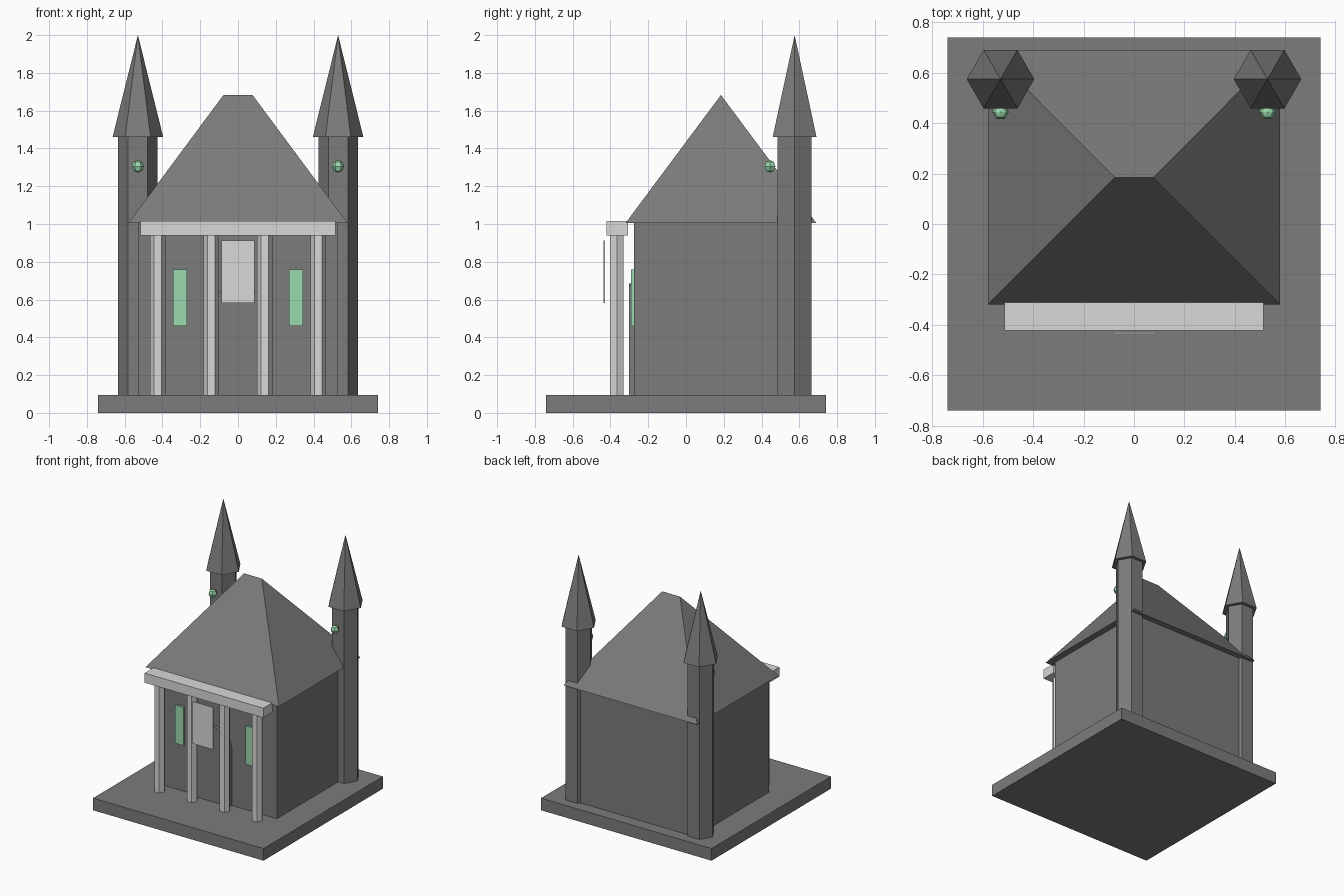
import bpy, bmesh, math

if "Cube" in bpy.data.objects:
    bpy.data.objects.remove(bpy.data.objects["Cube"])


def material(name, r, g, b):
    m = bpy.data.materials.new(name)
    m.diffuse_color = (r, g, b, 1)
    m.use_nodes = True
    m.node_tree.nodes["Principled BSDF"].inputs["Base Color"].default_value = m.diffuse_color
    return m


STONE = material("dark_stone", 0.20, 0.20, 0.20)
TRIM = material("pale_trim", 0.69, 0.69, 0.67)
GLOW = material("green_glass", 0.33, 0.70, 0.42)


def finish(name, bm, mat):
    bmesh.ops.recalc_face_normals(bm, faces=bm.faces)
    mesh = bpy.data.meshes.new(name)
    bm.to_mesh(mesh)
    bm.free()
    mesh.materials.append(mat)
    ob = bpy.data.objects.new(name, mesh)
    bpy.context.collection.objects.link(ob)
    return ob


def box(name, x, y, z, mat):
    """Box from (min, max) ranges."""
    bm = bmesh.new()
    bmesh.ops.create_cube(bm, size=1)
    for v in bm.verts:
        v.co = [lo + (c + 0.5) * (hi - lo) for c, (lo, hi) in zip(v.co, (x, y, z))]
    return finish(name, bm, mat)


def turned(name, x, y, profile, mat, sides=6):
    """Faceted turned shape with corners on the x axis, from (radius, z) pairs."""
    bm = bmesh.new()
    rings = []
    for r, z in profile:
        if r == 0:
            rings.append([bm.verts.new((x, y, z))] * sides)
        else:
            rings.append([bm.verts.new((x + r * math.cos(math.tau * i / sides),
                                        y + r * math.sin(math.tau * i / sides), z))
                          for i in range(sides)])
    for a, b in zip(rings, rings[1:]):
        for i in range(sides):
            j = (i + 1) % sides
            quad = list(dict.fromkeys([a[i], a[j], b[j], b[i]]))
            bm.faces.new(quad)
    for ring, (r, z) in ((rings[0], profile[0]), (rings[-1], profile[-1])):
        if r > 0:
            bm.faces.new(ring)
    return finish(name, bm, mat)


# Plinth and main hall
box("plinth", (-0.74, 0.74), (-0.74, 0.74), (0, 0.095), STONE)
box("hall", (-0.53, 0.53), (-0.275, 0.645), (0.095, 1.005), STONE)

# Hipped roof with a short ridge
bm = bmesh.new()
eaves = [bm.verts.new(p) for p in ((-0.58, -0.32, 1.005), (0.58, -0.32, 1.005),
                                   (0.58, 0.69, 1.005), (-0.58, 0.69, 1.005))]
left, right = (bm.verts.new((s * 0.077, 0.185, 1.683)) for s in (-1, 1))
a, b, c, d = eaves
for f in ((a, b, right, left), (b, c, right), (c, d, left, right), (d, a, left), (a, d, c, b)):
    bm.faces.new(f)
finish("roof", bm, STONE)

# Portico beam and hanging plaque
box("portico_beam", (-0.515, 0.515), (-0.422, -0.308), (0.94, 1.015), TRIM)
box("plaque", (-0.088, 0.088), (-0.437, -0.428), (0.582, 0.912), TRIM)

# Arched door
bm = bmesh.new()
outline = [(0.14, 0.095)] + [(0.14 * math.cos(math.pi * i / 6), 0.545 + 0.14 * math.sin(math.pi * i / 6))
                             for i in range(7)] + [(-0.14, 0.095)]
face = bm.faces.new([bm.verts.new((x, -0.302, z)) for x, z in outline])
ext = bmesh.ops.extrude_face_region(bm, geom=[face], use_keep_orig=True)
for v in ext["geom"]:
    if isinstance(v, bmesh.types.BMVert):
        v.co.y = -0.27
finish("door", bm, STONE)

# Mirrored parts: columns, windows, towers, spires and lamps
for side, s in (("left", -1), ("right", 1)):
    for label, x in (("inner", 0.142), ("outer", 0.425)):
        turned(f"{side}_{label}_column", s * x, -0.366, [(0.041, 0.095), (0.041, 0.945)], TRIM)
    box(f"{side}_window", (s * 0.307 - 0.037, s * 0.307 + 0.037), (-0.29, -0.274), (0.46, 0.76), GLOW)
    turned(f"{side}_tower", s * 0.53, 0.575, [(0.104, 0.095), (0.104, 1.46)], STONE)
    turned(f"{side}_spire", s * 0.53, 0.575, [(0.134, 1.46), (0, 2.0)], STONE)
    turned(f"{side}_lamp", s * 0.53, 0.445,
           [(0.033 * math.sin(math.pi * i / 4) if 0 < i < 4 else 0,
             1.305 - 0.033 * math.cos(math.pi * i / 4)) for i in range(5)], GLOW)
